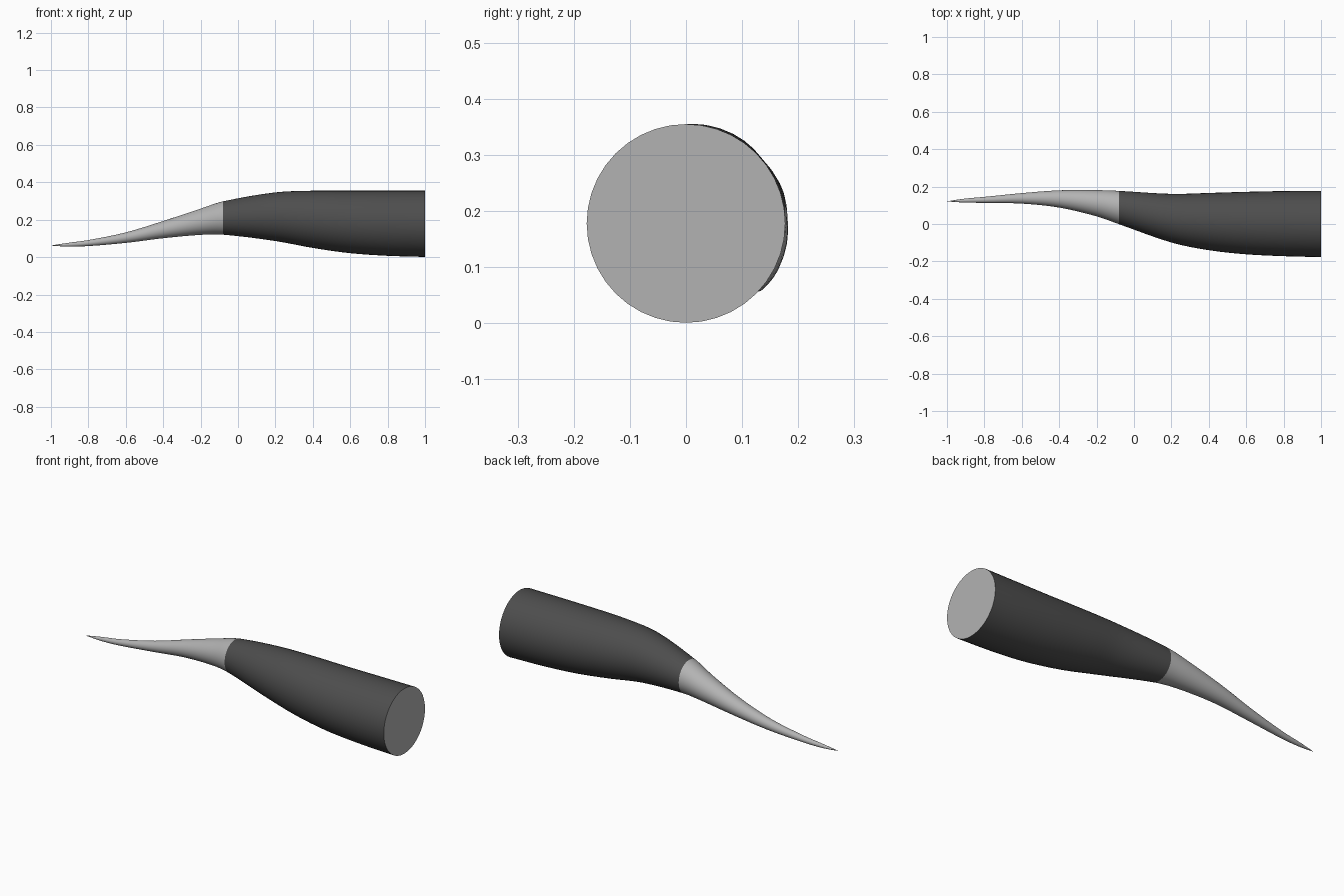
import bpy
import bmesh
from math import cos, sin, tau

cube = bpy.data.objects.get("Cube")
if cube:
    bpy.data.objects.remove(cube, do_unlink=True)


def make_material(name, value):
    mat = bpy.data.materials.new(name)
    mat.use_nodes = True
    color = (value, value, value, 1)
    mat.diffuse_color = color
    mat.node_tree.nodes["Principled BSDF"].inputs["Base Color"].default_value = color
    return mat


dark = make_material("dark grey", 0.075)
light = make_material("light grey", 0.45)

SIDES = 40
STEPS = 4
SPLIT = -0.08  # where the dark base meets the pale tip

# Centre line and thickness, base to tip: x, y, z, radius
STATIONS = [
    (1.0, 0.0, 0.178, 0.177),
    (0.8, 0.002, 0.181, 0.174),
    (0.6, 0.005, 0.188, 0.167),
    (0.4, 0.013, 0.202, 0.153),
    (0.2, 0.031, 0.216, 0.130),
    (SPLIT, 0.088, 0.209, 0.089),
    (-0.2, 0.111, 0.189, 0.070),
    (-0.4, 0.134, 0.147, 0.046),
    (-0.6, 0.137, 0.104, 0.028),
    (-0.8, 0.129, 0.075, 0.016),
    (-0.91, 0.125, 0.066, 0.010),
    (-1.0, 0.121, 0.062, 0.0005),
]


def slope(i, k):
    a, b = STATIONS[max(i - 1, 0)], STATIONS[min(i + 1, len(STATIONS) - 1)]
    return (b[k] - a[k]) / (b[0] - a[0])


def smooth_path():
    """Hermite interpolation of the stations along x."""
    path = []
    for i, (a, b) in enumerate(zip(STATIONS, STATIONS[1:])):
        h = b[0] - a[0]
        for s in range(STEPS):
            t = s / STEPS
            w = t * t * (3 - 2 * t)
            point = [a[0] + h * t]
            for k in (1, 2, 3):
                bend = slope(i, k) * t * (1 - t) ** 2 - slope(i + 1, k) * t * t * (1 - t)
                point.append(a[k] + (b[k] - a[k]) * w + h * bend)
            path.append(point)
    return path + [list(STATIONS[-1])]


def build_section(name, path, mat, end_cap=False, tip=False):
    """Skin circles that stand square to the x axis."""
    bm = bmesh.new()
    rings = []
    for x, y, z, r in path:
        rings.append([bm.verts.new((x, y + r * cos(tau * j / SIDES), z + r * sin(tau * j / SIDES)))
                      for j in range(SIDES)])
    for p, q in zip(rings, rings[1:]):
        for j in range(SIDES):
            n = (j + 1) % SIDES
            bm.faces.new((p[j], q[j], q[n], p[n])).smooth = True
    if end_cap:
        bm.faces.new(rings[0]).material_index = 1
    if tip:
        bm.faces.new(rings[-1][::-1])
    bm.normal_update()
    # Crisp edge around the flat end
    for e in bm.edges:
        if len(e.link_faces) == 2 and e.calc_face_angle() > 0.7:
            e.smooth = False
    mesh = bpy.data.meshes.new(name)
    bm.to_mesh(mesh)
    bm.free()
    mesh.materials.append(mat)
    if end_cap:
        mesh.materials.append(light)
    obj = bpy.data.objects.new(name, mesh)
    bpy.context.collection.objects.link(obj)
    return obj


path = smooth_path()
cut = min(range(len(path)), key=lambda i: abs(path[i][0] - SPLIT))
build_section("horn_base", path[:cut + 1], dark, end_cap=True)
build_section("horn_tip", path[cut:], light, tip=True)
